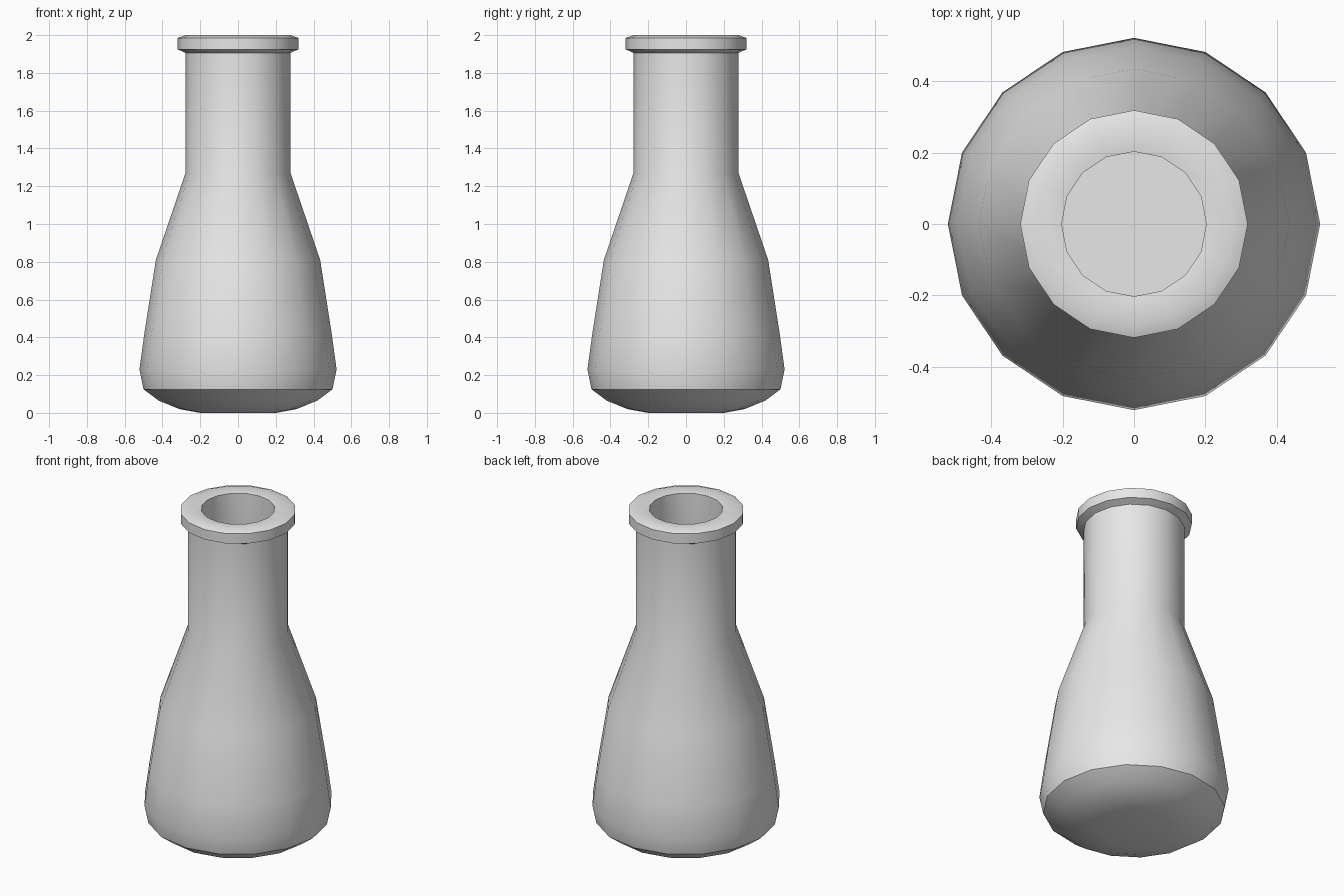
import bpy
import bmesh
import math

SIDES = 16

cube = bpy.data.objects.get("Cube")
if cube:
    bpy.data.objects.remove(cube, do_unlink=True)

# One plain grey for the whole vessel
grey = bpy.data.materials.new("plain_grey")
grey.use_nodes = True
grey.diffuse_color = (0.8, 0.8, 0.8, 1)
grey.node_tree.nodes["Principled BSDF"].inputs["Base Color"].default_value = (0.8, 0.8, 0.8, 1)

# Profile as (radius, height), running up the outside and down the inside
base = [(0.2, 0.0), (0.31, 0.02), (0.42, 0.065), (0.5, 0.125)]
body = [(0.522, 0.23), (0.496, 0.42), (0.435, 0.81), (0.278, 1.27)]
rim = [(0.278, 1.905), (0.319, 1.925), (0.319, 1.985), (0.28, 2.0), (0.203, 1.99)]
inside = [(0.203, 1.25), (0.36, 0.8), (0.44, 0.25), (0.41, 0.14)]
profile = base + body + rim + inside


def lathe(name, points, material):
    """Revolve an open profile around z and close both ends with flat caps."""
    bm = bmesh.new()
    rings = []
    for radius, height in points:
        angles = [math.tau * i / SIDES for i in range(SIDES)]
        rings.append([bm.verts.new((radius * math.cos(a), radius * math.sin(a), height))
                      for a in angles])
    for low, high in zip(rings, rings[1:]):
        for i in range(SIDES):
            j = (i + 1) % SIDES
            bm.faces.new((low[i], low[j], high[j], high[i]))
    bm.faces.new(reversed(rings[0]))
    bm.faces.new(rings[-1])
    bmesh.ops.recalc_face_normals(bm, faces=bm.faces)
    mesh = bpy.data.meshes.new(name)
    bm.to_mesh(mesh)
    bm.free()
    mesh.materials.append(material)
    obj = bpy.data.objects.new(name, mesh)
    bpy.context.collection.objects.link(obj)
    return obj


# Hollow flask with a lipped neck
flask = lathe("flask", profile, grey)
bpy.ops.object.select_all(action='DESELECT')
flask.select_set(True)
bpy.context.view_layer.objects.active = flask
bpy.ops.object.shade_smooth_by_angle(angle=math.radians(30))
